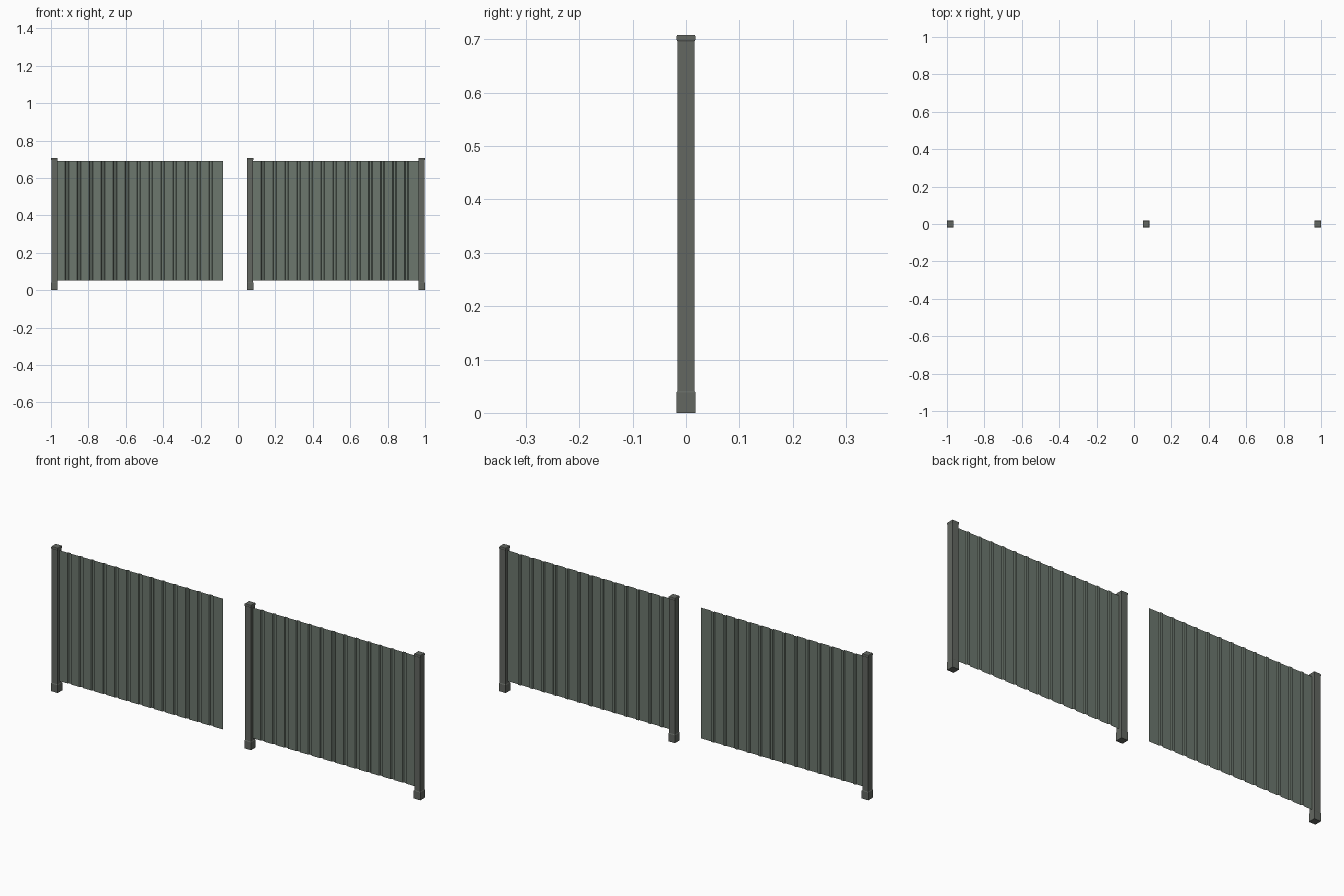
import bpy, bmesh

if "Cube" in bpy.data.objects:
    bpy.data.objects.remove(bpy.data.objects["Cube"])

PITCH = 1.047          # distance between fence bays
RIB_STEP = 0.064
RIB_DEPTH = 0.005


def material(name, rgb):
    m = bpy.data.materials.new(name)
    m.diffuse_color = (*rgb, 1)
    m.use_nodes = True
    m.node_tree.nodes["Principled BSDF"].inputs["Base Color"].default_value = m.diffuse_color
    return m


post_mat = material("post_grey", (0.125, 0.135, 0.12))
sheet_mat = material("sheet_green", (0.15, 0.185, 0.155))


def finish(bm, name, mat):
    bmesh.ops.recalc_face_normals(bm, faces=bm.faces)
    me = bpy.data.meshes.new(name)
    bm.to_mesh(me)
    bm.free()
    me.materials.append(mat)
    ob = bpy.data.objects.new(name, me)
    bpy.context.collection.objects.link(ob)
    return ob


# Square post: foot sleeve, shaft and cap as stacked square rings
def post(name, x):
    bm = bmesh.new()
    levels = [(0.018, 0), (0.018, 0.038), (0.016, 0.041), (0.016, 0.696),
              (0.0175, 0.699), (0.0175, 0.706), (0.0165, 0.708)]
    rings = [[bm.verts.new((x + sx * h, sy * h, z))
              for sx, sy in ((-1, -1), (1, -1), (1, 1), (-1, 1))]
             for h, z in levels]
    for a, b in zip(rings, rings[1:]):
        for i in range(4):
            j = (i + 1) % 4
            bm.faces.new((a[i], a[j], b[j], b[i]))
    bm.faces.new(rings[0])
    bm.faces.new(rings[-1])
    return finish(bm, name, post_mat)


# Ribbed sheet: profile in plan, extruded upwards
def sheet(name, x0):
    profile = [(x0, 0)]
    for k in range(13):
        c = x0 + 0.053 + k * RIB_STEP
        profile += [(c - 0.010, 0), (c - 0.006, RIB_DEPTH),
                    (c + 0.006, RIB_DEPTH), (c + 0.010, 0)]
    profile.append((x0 + 0.886, 0))
    bm = bmesh.new()
    low = [bm.verts.new((x, y, 0.051)) for x, y in profile]
    high = [bm.verts.new((x, y, 0.691)) for x, y in profile]
    for i in range(len(low) - 1):
        bm.faces.new((low[i], low[i + 1], high[i + 1], high[i]))
    return finish(bm, name, sheet_mat)


post("left_post", -0.982)
post("middle_post", -0.982 + PITCH)
post("right_post", 0.982)
sheet("left_ribbed_sheet", -0.967)
sheet("right_ribbed_sheet", -0.967 + PITCH)
